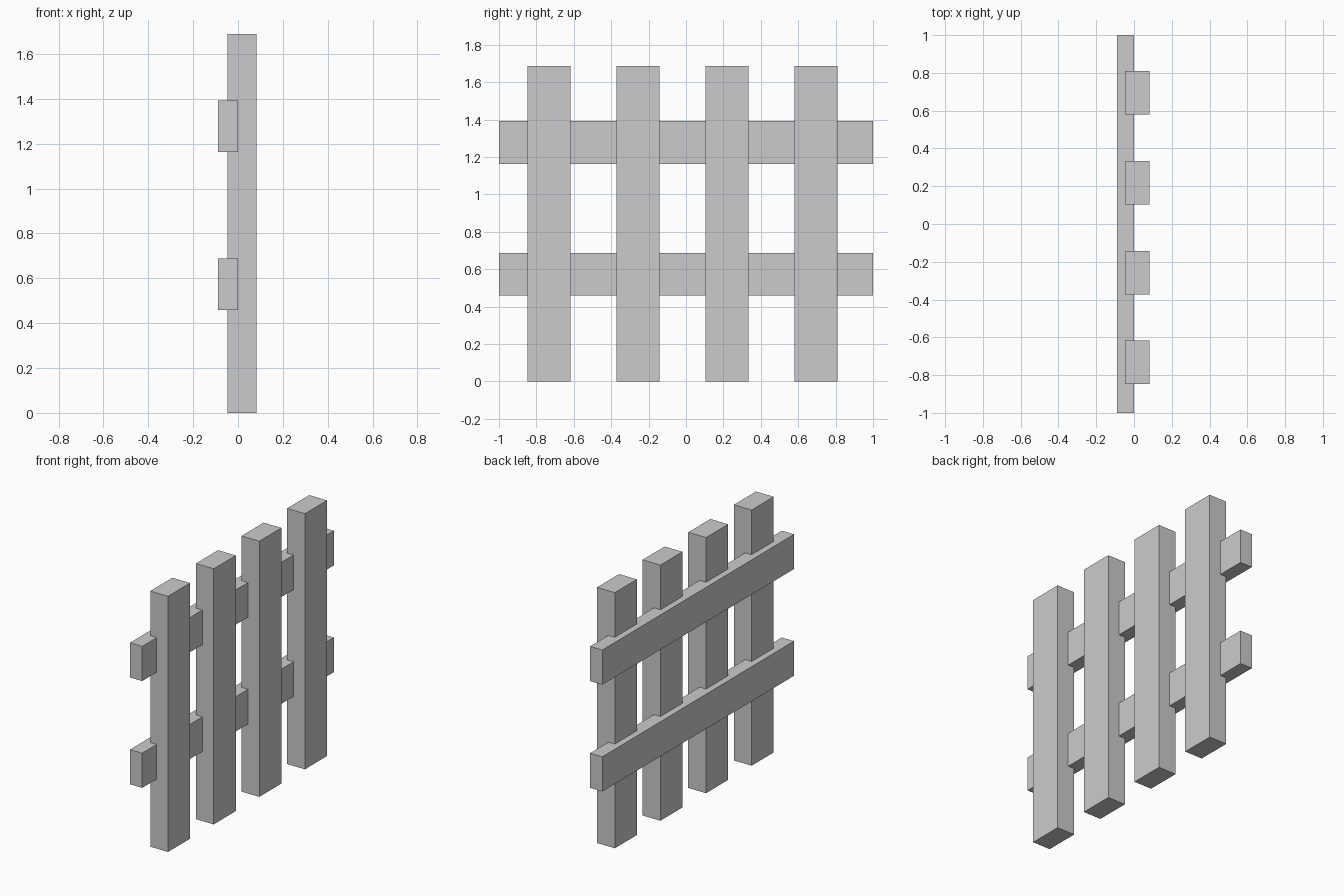
import bpy

if "Cube" in bpy.data.objects:
    bpy.data.objects.remove(bpy.data.objects["Cube"])


def box(name, x, y, z):
    """Box spanning the given (min, max) ranges."""
    bpy.ops.mesh.primitive_cube_add(
        size=1, location=[(a + b) / 2 for a, b in (x, y, z)])
    obj = bpy.context.object
    obj.name = name
    obj.scale = [b - a for a, b in (x, y, z)]
    bpy.ops.object.transform_apply(location=False, rotation=False, scale=True)
    return obj


# Upright pickets
for i in range(4):
    y = -0.733 + i * 0.476
    box(f"picket_{i + 1}", (-0.047, 0.083), (y - 0.115, y + 0.115), (0, 1.688))

# Horizontal rails, let into the pickets
for name, z in (("lower_rail", 0.459), ("upper_rail", 1.164)):
    box(name, (-0.089, 0.0), (-1, 1), (z, z + 0.229))
